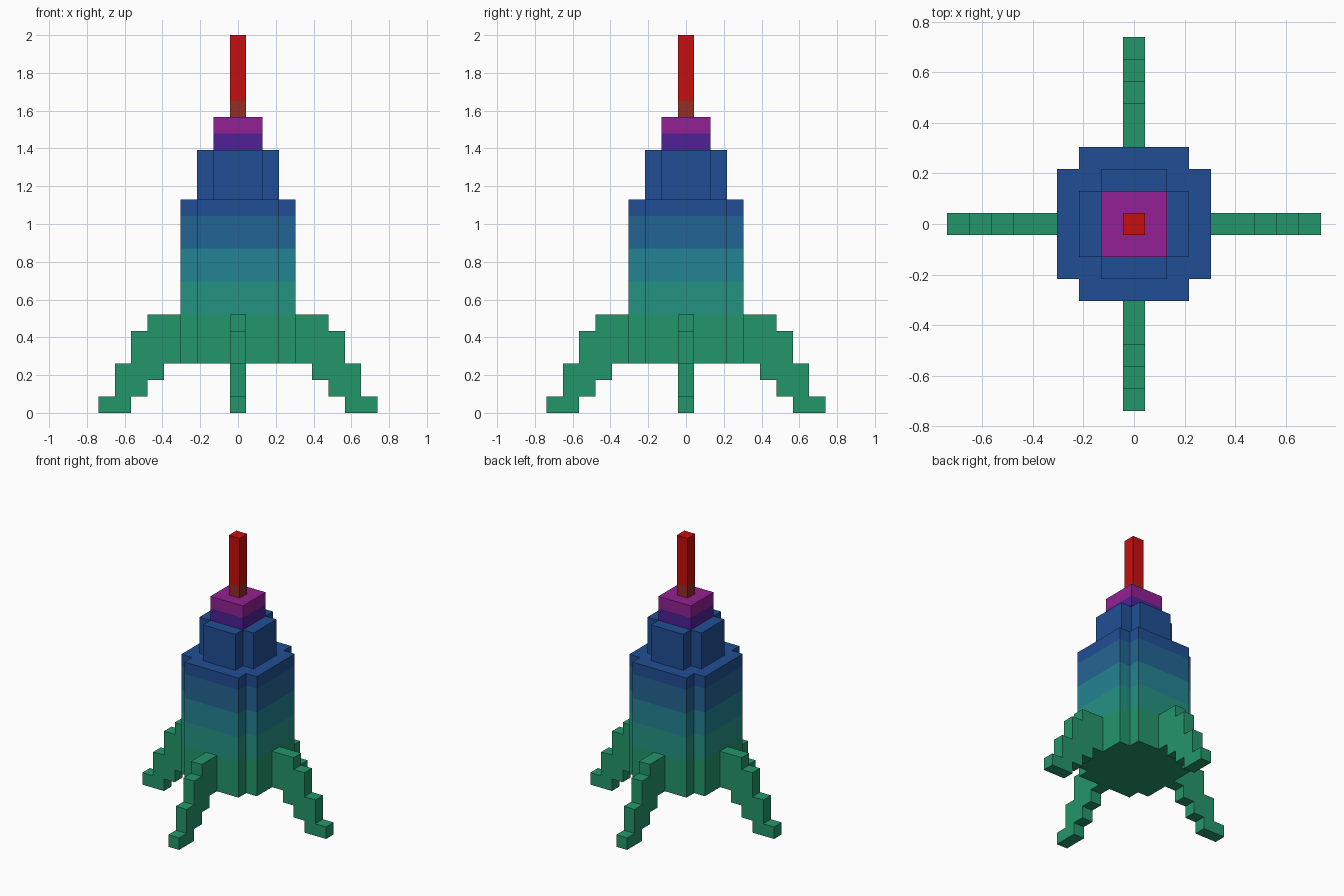
import bpy, bmesh, math
from mathutils import Matrix

if "Cube" in bpy.data.objects:
    bpy.data.objects.remove(bpy.data.objects["Cube"])

U = 2 / 23  # one block


def material(name, rgb):
    lin = [(c / 255 / 12.92) if c < 11 else ((c / 255 + 0.055) / 1.055) ** 2.4 for c in rgb]
    m = bpy.data.materials.new(name)
    m.diffuse_color = (*lin, 1)
    m.use_nodes = True
    m.node_tree.nodes["Principled BSDF"].inputs["Base Color"].default_value = m.diffuse_color
    return m


MATS = {n: material(n, c) for n, c in {
    "green": (36, 150, 106), "sea green": (36, 147, 130), "teal": (36, 131, 147),
    "steel blue": (36, 101, 147), "blue": (33, 79, 149), "violet": (79, 33, 149),
    "magenta": (147, 33, 147), "brown": (147, 45, 36), "red": (200, 14, 14)}.items()}


def finish(name, bm, mats):
    bmesh.ops.recalc_face_normals(bm, faces=bm.faces)
    me = bpy.data.meshes.new(name)
    bm.to_mesh(me)
    bm.free()
    for m in mats:
        me.materials.append(MATS[m])
    ob = bpy.data.objects.new(name, me)
    bpy.context.collection.objects.link(ob)
    return ob


def stack(name, outline, base, bands):
    """Upright prism from an outline, with a colour band up to each height."""
    bm = bmesh.new()
    ring = [bm.verts.new((x * U, y * U, base * U)) for x, y in outline]
    bm.faces.new(ring[::-1])
    n = len(ring)
    for i, (top, _) in enumerate(bands):
        upper = [bm.verts.new((x * U, y * U, top * U)) for x, y in outline]
        for k in range(n):
            j = (k + 1) % n
            bm.faces.new((ring[k], ring[j], upper[j], upper[k])).material_index = i
        ring = upper
    bm.faces.new(ring).material_index = len(bands) - 1
    return finish(name, bm, [c for _, c in bands])


def square(r):
    return [(-r, -r), (r, -r), (r, r), (-r, r)]


def plus(a, b):
    """Square of half size a with its corners notched back to b."""
    q = [(a, -b), (a, b), (b, b)]
    pts = []
    for _ in range(4):
        pts += q
        q = [(-y, x) for x, y in q]
    return pts


# Rocket body, shoulder, nose and spike
stack("hull", plus(3.5, 2.5), 3, [(6, "green"), (8, "sea green"), (10, "teal"),
                                  (12, "steel blue"), (13, "blue")])
stack("shoulder", plus(2.5, 1.5), 13, [(16, "blue")])
stack("nose", square(1.5), 16, [(17, "violet"), (18, "magenta")])
stack("spike", square(0.5), 18, [(19, "brown"), (23, "red")])

# Four stepped landing fins, one per side
FIN = [(3.5, 3), (4.5, 3), (4.5, 2), (5.5, 2), (5.5, 1), (6.5, 1), (6.5, 0), (8.5, 0),
       (8.5, 1), (7.5, 1), (7.5, 3), (6.5, 3), (6.5, 5), (5.5, 5), (5.5, 6), (3.5, 6)]
for i, side in enumerate(("right", "back", "left", "front")):
    bm = bmesh.new()
    face = bm.faces.new([bm.verts.new((x * U, -U / 2, z * U)) for x, z in FIN])
    ext = bmesh.ops.extrude_face_region(bm, geom=[face])
    bmesh.ops.translate(bm, vec=(0, U, 0),
                        verts=[g for g in ext["geom"] if isinstance(g, bmesh.types.BMVert)])
    bmesh.ops.transform(bm, matrix=Matrix.Rotation(i * math.pi / 2, 4, "Z"), verts=bm.verts)
    finish(side + "_fin", bm, ["green"])
